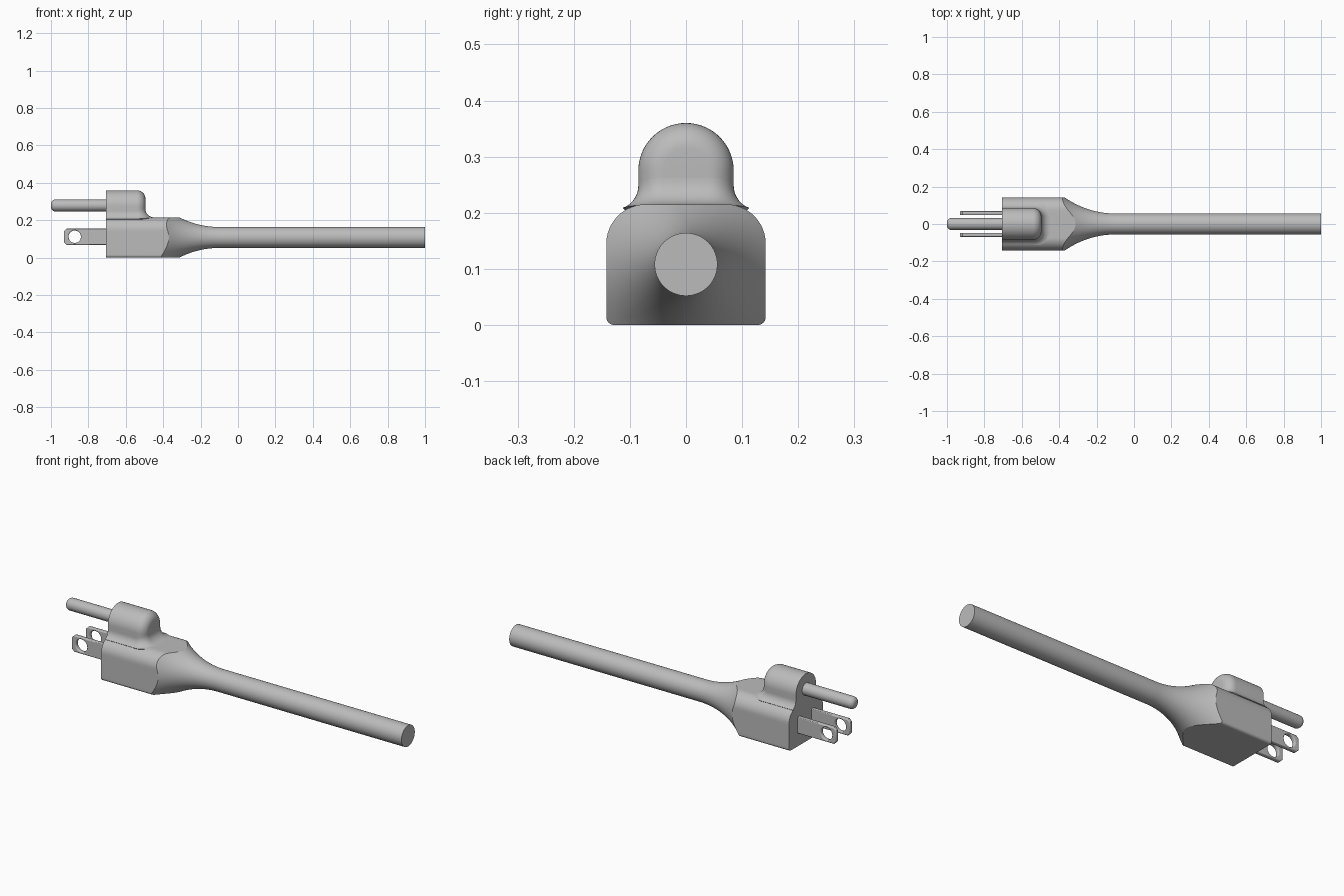
import bpy, bmesh
from math import sin, cos, pi, radians, sqrt, hypot

if "Cube" in bpy.data.objects:
    bpy.data.objects.remove(bpy.data.objects["Cube"])

grey = bpy.data.materials.new("plain grey")
grey.use_nodes = True
grey.diffuse_color = (0.5, 0.5, 0.5, 1)
grey.node_tree.nodes["Principled BSDF"].inputs["Base Color"].default_value = grey.diffuse_color

FACE_X = -0.705          # flat front of the moulded plug
CABLE_R, CABLE_Z = 0.056, 0.108


def finish(obj, angle=25):
    obj.data.materials.clear()
    obj.data.materials.append(grey)
    bpy.ops.object.select_all(action='DESELECT')
    obj.select_set(True)
    bpy.context.view_layer.objects.active = obj
    bpy.ops.object.shade_smooth_by_angle(angle=radians(angle))


def loft(name, rings, angle=25):
    """Closed rings of equal length skinned together with flat end caps."""
    bm = bmesh.new()
    rows = [[bm.verts.new(p) for p in ring] for ring in rings]
    n = len(rows[0])
    for a, b in zip(rows, rows[1:]):
        for i in range(n):
            j = (i + 1) % n
            bm.faces.new((a[i], a[j], b[j], b[i]))
    bm.faces.new(rows[0])
    bm.faces.new(rows[-1])
    bmesh.ops.recalc_face_normals(bm, faces=bm.faces)
    mesh = bpy.data.meshes.new(name)
    bm.to_mesh(mesh)
    bm.free()
    obj = bpy.data.objects.new(name, mesh)
    bpy.context.collection.objects.link(obj)
    finish(obj, angle)


def arc(cx, cy, r, start, end, steps):
    angles = [radians(start + (end - start) * i / steps) for i in range(steps + 1)]
    return [(cx + r * cos(a), cy + r * sin(a)) for a in angles]


def subdivide(points, longest):
    out = []
    for (ax, ay), (bx, by) in zip(points, points[1:] + points[:1]):
        n = max(1, round(hypot(bx - ax, by - ay) / longest))
        out += [(ax + (bx - ax) * i / n, ay + (by - ay) * i / n) for i in range(n)]
    return out


# Plug body, strain relief flare and cable: each outline point runs back to
# where the revolved flare cuts the body, then follows the flare to the cable
half, low, high = 0.142, 0.014, 0.07
outline = subdivide(
    arc(half - low, low, low, -90, 0, 6) + arc(half - high, 0.215 - high, high, 0, 90, 12)
    + arc(high - half, 0.215 - high, high, 90, 180, 12) + arc(low - half, low, low, 180, 270, 6),
    0.011)
FLARE_R, FLARE_END, STEPS = 0.467, -0.10, 18
lines = []
for y, z in outline:
    r = hypot(y, z - CABLE_Z)
    uy, uz = y / r, (z - CABLE_Z) / r
    rise = r - CABLE_R
    reach = sqrt(2 * FLARE_R * rise - rise * rise)
    path = [(FACE_X, r)]
    for k in range(STEPS + 1):
        d = reach * (1 - k / STEPS)
        path.append((FLARE_END - d, CABLE_R + FLARE_R - sqrt(FLARE_R ** 2 - d * d)))
    path.append((1.0, CABLE_R))
    lines.append([(x, uy * s, CABLE_Z + uz * s) for x, s in path])
loft("plug_body_and_cable", list(zip(*lines)))

# Ground pin housing: arch swept back, with a rounded rear edge
HOUSE_W, HOUSE_Z, HOUSE_X, EDGE = 0.085, 0.275, -0.495, 0.045


def arch(x, inset):
    r = HOUSE_W - inset
    pts = [(r, 0.18)] + arc(0, HOUSE_Z, r, 0, 180, 32) + [(-r, 0.18)]
    return [(x, y, z) for y, z in pts]


rings = [arch(FACE_X, 0)]
for k in range(11):
    a = pi / 2 * k / 10
    rings.append(arch(HOUSE_X - EDGE + EDGE * sin(a), EDGE * (1 - cos(a))))
loft("ground_housing", rings)

# Concave fillet that blends the housing into the body, around three sides
corner = 10
foot = [(FACE_X, HOUSE_W, 0, 1)]
for sign, order in ((1, range(corner, -1, -1)), (-1, range(corner + 1))):
    for k in order:
        a = pi / 2 * k / corner
        foot.append((HOUSE_X - EDGE + EDGE * cos(a),
                     sign * (HOUSE_W - EDGE + EDGE * sin(a)), cos(a), sign * sin(a)))
foot.append((FACE_X, -HOUSE_W, 0, -1))
FILLET = 0.047
rings = []
for x, y, nx, ny in foot:
    top = 0.249 + 0.013 * nx
    sweep = radians(62 + 28 * nx)
    ring = [(x, y, 0.18)]
    for k in range(11):
        a = sweep * k / 10
        out = FILLET * (1 - cos(a))
        ring.append((x + nx * out, y + ny * out, top - FILLET * sin(a)))
    rings.append(ring)
loft("housing_fillet", rings)

# Ground pin with a rounded tip
PIN_R, TIP = 0.032, 0.024
profile = [(-1 + TIP - TIP * cos(a), PIN_R - TIP + TIP * sin(a))
           for a in (pi / 2 * k / 8 for k in range(9))] + [(FACE_X + 0.02, PIN_R)]
loft("ground_pin", [[(x, y, z) for y, z in arc(0, 0.279, r, 0, 348.75, 31)] for x, r in profile])


# Flat blades with a round hole near the tip
def blade(name, y):
    curve = bpy.data.curves.new(name, 'CURVE')
    curve.dimensions, curve.fill_mode = '2D', 'BOTH'
    curve.extrude, curve.bevel_depth, curve.offset = 0.006, 0.005, -0.005
    curve.bevel_resolution = 2
    tip, base, bottom, top, cut = -0.93, FACE_X + 0.02, 0.068, 0.155, 0.014
    plate = [(tip + cut, bottom), (base, bottom), (base, top), (tip + cut, top),
             (tip, top - cut), (tip, bottom + cut)]
    for pts in (plate, arc(-0.873, 0.112, 0.033, 0, 348.75, 31)):
        spline = curve.splines.new('POLY')
        spline.points.add(len(pts) - 1)
        for point, (px, pz) in zip(spline.points, pts):
            point.co = (px, pz, 0, 1)
        spline.use_cyclic_u = True
    obj = bpy.data.objects.new(name, curve)
    bpy.context.collection.objects.link(obj)
    obj.location.y = y
    obj.rotation_euler.x = pi / 2
    bpy.ops.object.select_all(action='DESELECT')
    obj.select_set(True)
    bpy.context.view_layer.objects.active = obj
    bpy.ops.object.convert(target='MESH')
    finish(bpy.context.view_layer.objects.active, 40)


blade("left_blade", 0.058)
blade("right_blade", -0.058)
